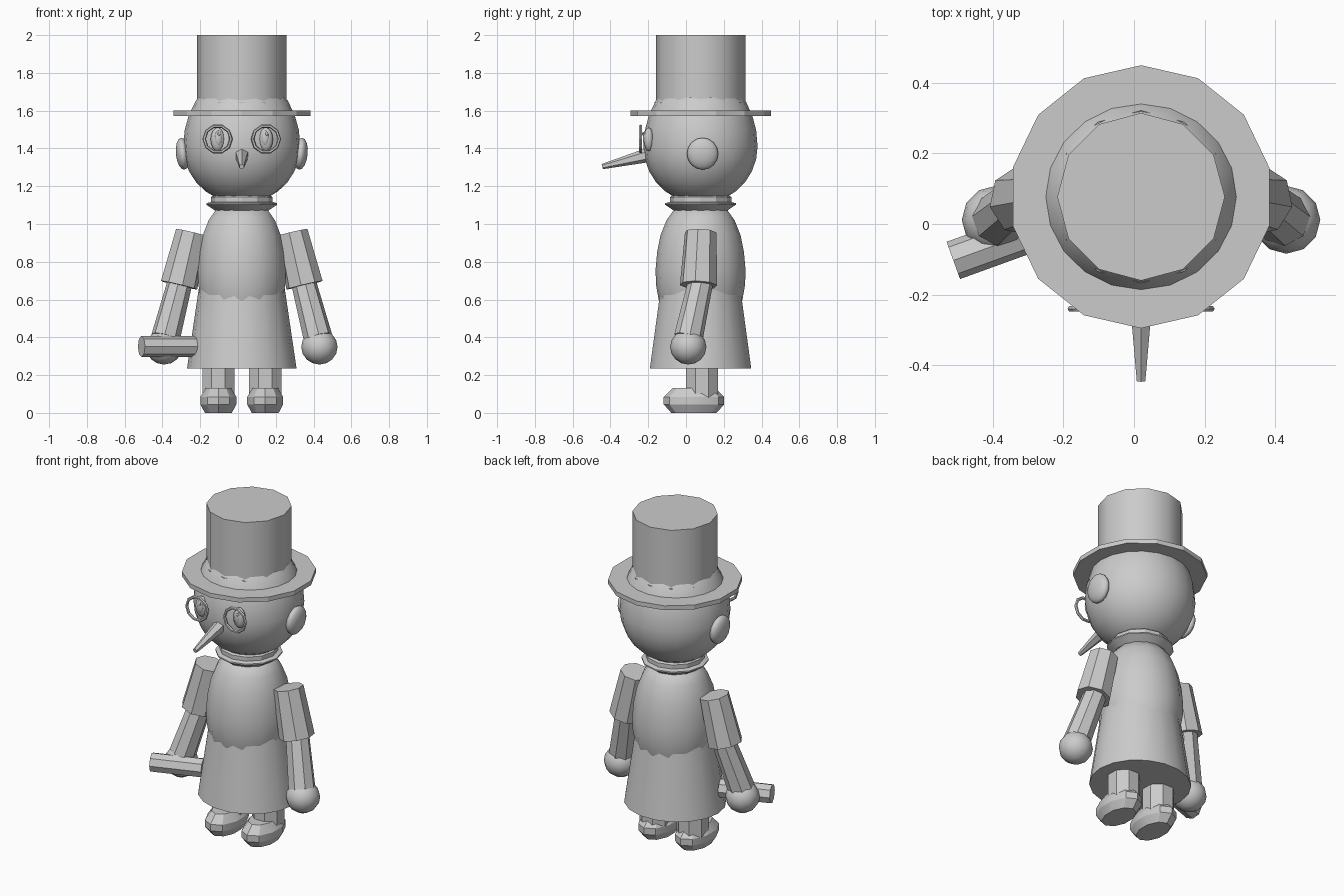
import bpy, math
from mathutils import Vector

default = bpy.data.objects.get("Cube")
if default:
    bpy.data.objects.remove(default, do_unlink=True)

# Axis of the figure
CX, CY = 0.02, 0.077

grey = bpy.data.materials.new("plain_grey")
grey.use_nodes = True
COLOUR = (0.6, 0.6, 0.6, 1)
grey.diffuse_color = COLOUR
grey.node_tree.nodes["Principled BSDF"].inputs["Base Color"].default_value = COLOUR


def finish(obj, name, smooth=None):
    """Name and colour a part; smooth is the sharp edge angle in degrees."""
    obj.name = name
    obj.data.materials.append(grey)
    if smooth:
        bpy.ops.object.select_all(action='DESELECT')
        obj.select_set(True)
        bpy.context.view_layer.objects.active = obj
        bpy.ops.object.shade_smooth_by_angle(angle=math.radians(smooth))
    return obj


def lathe(name, profile, sides, at=(CX, CY, 0), scale=(1, 1), turn=0.0, smooth=None):
    """Closed solid from (radius, height) rings, listed bottom to top."""
    verts, faces = [], []
    for r, z in profile:
        for i in range(sides):
            a = 2 * math.pi * (i + turn) / sides
            verts.append((r * math.cos(a) * scale[0], r * math.sin(a) * scale[1], z))
    for k in range(len(profile) - 1):
        for i in range(sides):
            j = (i + 1) % sides
            faces.append((k * sides + i, k * sides + j,
                          (k + 1) * sides + j, (k + 1) * sides + i))
    faces.append(tuple(reversed(range(sides))))
    faces.append(tuple(range(len(verts) - sides, len(verts))))
    mesh = bpy.data.meshes.new(name)
    mesh.from_pydata(verts, [], faces)
    obj = bpy.data.objects.new(name, mesh)
    obj.location = at
    bpy.context.collection.objects.link(obj)
    return finish(obj, name, smooth)


def rod(name, a, b, ra, rb, sides, smooth=None):
    """Tapered prism from point a to point b."""
    a, b = Vector(a), Vector(b)
    bpy.ops.mesh.primitive_cone_add(vertices=sides, radius1=ra, radius2=rb,
                                    depth=(b - a).length, location=(a + b) / 2)
    obj = bpy.context.object
    obj.rotation_mode = 'QUATERNION'
    obj.rotation_quaternion = (b - a).to_track_quat('Z', 'Y')
    return finish(obj, name, smooth)


def ball(name, at, size, segments=16, rings=10, tilt=0.0):
    bpy.ops.mesh.primitive_uv_sphere_add(segments=segments, ring_count=rings, radius=1,
                                         location=at, rotation=(0, tilt, 0))
    bpy.context.object.scale = size
    return finish(bpy.context.object, name, 80)


# Top hat
lathe("hat_brim", [(0.372, 1.573), (0.372, 1.6)], 14, turn=0.5, smooth=20)
lathe("hat_band", [(0.244, 1.59), (0.244, 1.645)], 12, smooth=35)
lathe("hat_crown", [(0.237, 1.59), (0.237, 2.0)], 12, smooth=35)

# Head, fuller above its widest line
head = ball("head", (CX, CY, 1.41), (0.31, 0.302, 0.302), 20, 14)
for v in head.data.vertices:
    if v.co.z > 0:
        v.co.z *= 1.3

# Nose
rod("nose", (CX, -0.16, 1.375), (CX, -0.443, 1.304), 0.042, 0.014, 6)

# Collar
lathe("collar", [(0.14, 1.07), (0.187, 1.102), (0.187, 1.11), (0.163, 1.117),
                 (0.163, 1.142), (0.15, 1.152)], 12, smooth=25)

# Rounded torso and flared skirt, overlapping in a jagged hem line
lathe("torso", [(0.19, 0.5), (0.222, 0.6), (0.236, 0.68), (0.238, 0.76), (0.23, 0.85),
                (0.212, 0.94), (0.18, 1.02), (0.13, 1.09)], 14, turn=0.5, smooth=60)
lathe("skirt", [(0.29, 0.235), (0.22, 0.71)], 18, scale=(1, 0.94), smooth=60)

for side, s in (("left", 1), ("right", -1)):
    def at(x, y, z):
        return (CX + s * x, y, z)

    # Arm
    upper = rod(f"{side}_upper_arm", at(0.332, 0.066, 0.676), at(0.266, 0.078, 0.955),
                0.1, 0.085, 8)
    rod(f"{side}_forearm", at(0.403, 0.013, 0.40), at(0.325, 0.079, 0.70),
        0.077, 0.066, 8)
    ball(f"{side}_hand", at(0.411, 0.012, 0.349), (0.096, 0.096, 0.093), 12, 8)

    # Leg and shoe
    lathe(f"{side}_leg", [(0.092, 0.08), (0.092, 0.28)], 8, at=at(0.124, 0.085, 0), turn=0.5)
    lathe(f"{side}_shoe", [(0.075, 0), (0.1, 0.045), (0.1, 0.085), (0.07, 0.132)], 10,
          at=at(0.124, 0.042, 0), scale=(1, 1.6), turn=0.5, smooth=25)

    # Ear
    ball(f"{side}_ear", at(0.312, 0.088, 1.372), (0.038, 0.083, 0.085), 14, 8, tilt=s * 0.1)

    # Eye with iris and glint
    ball(f"{side}_eye", at(0.128, -0.197, 1.448), (0.037, 0.027, 0.062), 12, 8)
    ball(f"{side}_iris", at(0.124, -0.215, 1.455), (0.02, 0.014, 0.04), 10, 6)
    ball(f"{side}_glint", (CX + s * 0.126 + 0.006, -0.227, 1.478), (0.008, 0.005, 0.01), 8, 6)

    # Spectacle rim
    bpy.ops.mesh.primitive_torus_add(major_segments=10, minor_segments=6, major_radius=0.071,
                                     minor_radius=0.009, location=at(0.128, -0.24, 1.45),
                                     rotation=(math.pi / 2, 0, 0))
    finish(bpy.context.object, f"{side}_spectacle_rim")

# Baton held in the right hand
rod("baton", (-0.511, -0.103, 0.352), (-0.232, -0.002, 0.352), 0.056, 0.056, 8)
